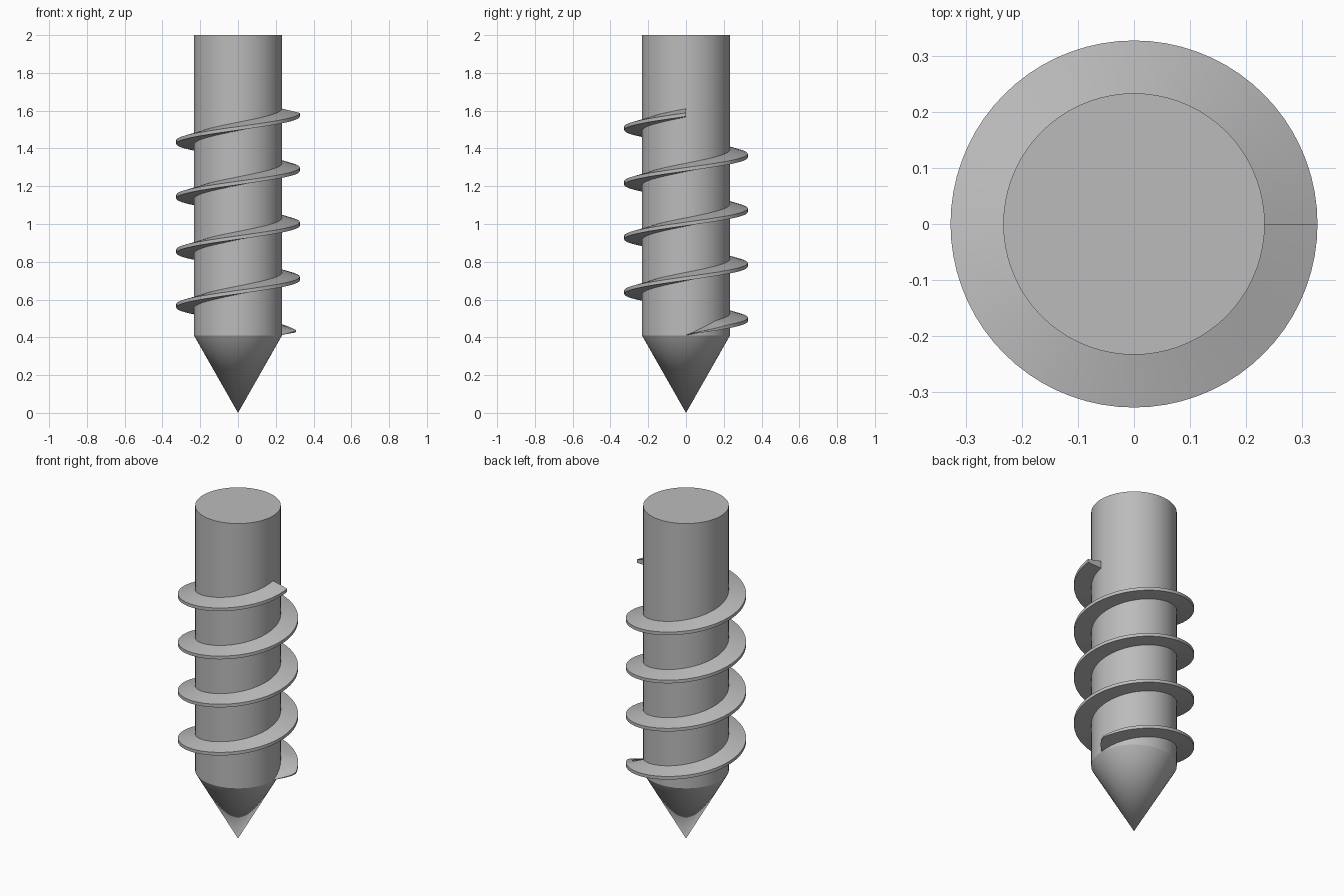
import bpy
import bmesh
from math import cos, sin, pi, radians

if "Cube" in bpy.data.objects:
    bpy.data.objects.remove(bpy.data.objects["Cube"], do_unlink=True)

SHAFT_R, FLIGHT_R = 0.233, 0.327
SHOULDER, TOP = 0.41, 2.0
TURNS, PITCH, STEPS = 4, 0.289, 72

steel = bpy.data.materials.new("plain_grey_steel")
steel.use_nodes = True
colour = (0.5, 0.5, 0.5, 1)
steel.diffuse_color = colour
steel.node_tree.nodes["Principled BSDF"].inputs["Base Color"].default_value = colour


def finish(name, bm):
    bmesh.ops.recalc_face_normals(bm, faces=bm.faces)
    mesh = bpy.data.meshes.new(name)
    bm.to_mesh(mesh)
    bm.free()
    mesh.materials.append(steel)
    obj = bpy.data.objects.new(name, mesh)
    bpy.context.collection.objects.link(obj)
    bpy.ops.object.select_all(action="DESELECT")
    obj.select_set(True)
    bpy.context.view_layer.objects.active = obj
    bpy.ops.object.shade_smooth_by_angle(angle=radians(25))
    return obj


def rod(name, r_low, r_high, z_low, z_high):
    bm = bmesh.new()
    bmesh.ops.create_cone(bm, cap_ends=True, segments=STEPS, radius1=r_low,
                          radius2=r_high, depth=z_high - z_low)
    bmesh.ops.translate(bm, verts=bm.verts, vec=(0, 0, (z_low + z_high) / 2))
    return finish(name, bm)


# Straight shaft and its pointed tip
rod("shaft", SHAFT_R, SHAFT_R, SHOULDER, TOP)
rod("pointed_tip", 0, SHAFT_R, 0, SHOULDER)

# Helical flight: tapered section, growing from a point at the lower end
bm = bmesh.new()
sections = []
root = SHAFT_R - 0.005
for i in range(TURNS * STEPS + 1):
    angle = 2 * pi * i / STEPS
    base = SHOULDER + PITCH * i / STEPS
    reach = max(0.01, min(1, angle / radians(18)))
    height = max(0.03, min(1, angle / radians(42)))
    rim = root + (FLIGHT_R - root) * reach
    section = [(root, 0), (rim, 0.003), (rim, 0.003 + 0.019 * height),
               (root, 0.046 * height)]
    sections.append([bm.verts.new((r * cos(angle), r * sin(angle), base + z))
                     for r, z in section])
for low, high in zip(sections, sections[1:]):
    for k in range(4):
        n = (k + 1) % 4
        bm.faces.new((low[k], low[n], high[n], high[k]))
bm.faces.new(sections[0])
bm.faces.new(sections[-1])
finish("helical_flight", bm)
